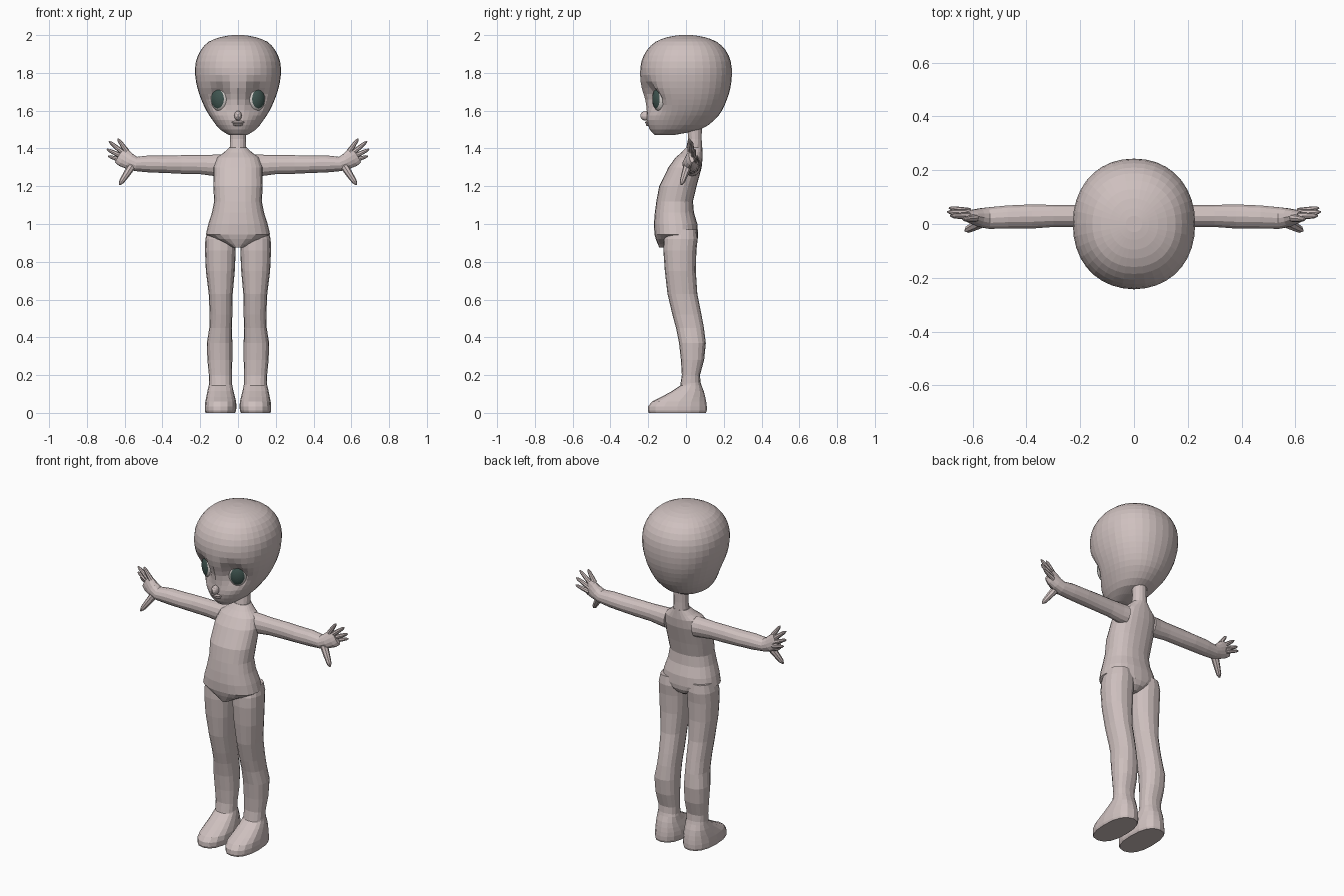
import bpy, bmesh, math
from mathutils import Vector, Matrix

if "Cube" in bpy.data.objects:
    bpy.data.objects.remove(bpy.data.objects["Cube"])


def material(name, rgb):
    m = bpy.data.materials.new(name)
    m.diffuse_color = (*rgb, 1)
    m.use_nodes = True
    m.node_tree.nodes["Principled BSDF"].inputs["Base Color"].default_value = m.diffuse_color
    return m


SKIN = material("skin", (0.62, 0.53, 0.52))
IRIS = material("dark green eye", (0.05, 0.09, 0.08))
WHITE = material("eye white", (0.68, 0.64, 0.62))


def finish(name, bm, mats=(SKIN,), mirror=False):
    bmesh.ops.recalc_face_normals(bm, faces=bm.faces)
    me = bpy.data.meshes.new(name)
    bm.to_mesh(me)
    bm.free()
    ob = bpy.data.objects.new(name, me)
    bpy.context.collection.objects.link(ob)
    for m in mats:
        me.materials.append(m)
    if mirror:
        mod = ob.modifiers.new("mirror", 'MIRROR')
        mod.use_mirror_merge = False
    return ob


def refine(rows, n):
    """Catmull-Rom interpolation of section rows, n steps per span."""
    out = []
    for i in range(len(rows) - 1):
        a, b = rows[max(i - 1, 0)], rows[i]
        c, d = rows[i + 1], rows[min(i + 2, len(rows) - 1)]
        for k in range(n):
            t = k / n
            out.append([0.5 * (2 * q + (r - p) * t + (2 * p - 5 * q + 4 * r - s) * t * t
                               + (3 * q - p - 3 * r + s) * t ** 3)
                        for p, q, r, s in zip(a, b, c, d)])
    return out + [list(rows[-1])]


def oval(n, power):
    for k in range(n):
        a = 2 * math.pi * k / n
        c, s = math.cos(a), math.sin(a)
        yield (math.copysign(abs(c) ** (2 / power), c),
               math.copysign(abs(s) ** (2 / power), s))


def skin_rings(bm, rings):
    vs = [[bm.verts.new(p) for p in r] for r in rings]
    n = len(vs[0])
    for a, b in zip(vs, vs[1:]):
        for k in range(n):
            bm.faces.new((a[k], a[(k + 1) % n], b[(k + 1) % n], b[k]))
    bm.faces.new(vs[0])
    bm.faces.new(vs[-1])


def upright(bm, rows, n, power):
    """rows: z, x from, x to, y front, y back"""
    skin_rings(bm, [[((x0 + x1) / 2 + (x1 - x0) / 2 * c, (y0 + y1) / 2 + (y1 - y0) / 2 * s, z)
                     for c, s in oval(n, power)] for z, x0, x1, y0, y1 in rows])


def tube(bm, pts, n):
    """pts: x, y, z, radius in the front plane, radius along y"""
    P = [Vector(p[:3]) for p in pts]
    Y = Vector((0, 1, 0))
    rings = []
    for i, p in enumerate(pts):
        d = P[min(i + 1, len(P) - 1)] - P[max(i - 1, 0)]
        side = Y.cross(d).normalized()
        up = d.cross(side).normalized()
        rings.append([P[i] + side * (p[3] * c) + up * (p[4] * s) for c, s in oval(n, 2)])
    skin_rings(bm, rings)


# Head with hollowed eye sockets
head = [(1.47, .045, -.165, -.07), (1.50, .095, -.192, .075), (1.55, .135, -.208, .15),
        (1.60, .167, -.208, .19), (1.66, .195, -.217, .217), (1.72, .215, -.235, .235),
        (1.79, .227, -.243, .243), (1.86, .223, -.236, .237), (1.92, .197, -.207, .21),
        (1.965, .155, -.16, .162), (1.99, .09, -.095, .095), (2.0, .03, -.03, .03)]
bm = bmesh.new()
upright(bm, [(z, -w, w, a, b) for z, w, a, b in refine(head, 2)], 36, 2.15)
for v in bm.verts:
    if v.co.y < 0:
        v.co.y += .065 * math.exp(-((abs(v.co.x) - .1) / .05) ** 2 - ((v.co.z - 1.672) / .068) ** 2)
finish("head", bm)

# Nose and lips
for name, loc, size in (("nose", (0, -.213, 1.573), (.02, .029, .026)),
                        ("upper_lip", (0, -.203, 1.538), (.034, .014, .008)),
                        ("lower_lip", (0, -.2, 1.526), (.026, .013, .008))):
    bm = bmesh.new()
    bmesh.ops.create_uvsphere(bm, u_segments=12, v_segments=8, radius=1,
                              matrix=Matrix.LocRotScale(Vector(loc), None, Vector(size)))
    finish(name, bm)

# Eyes: pole faces outwards, the iris is the cap around the pole
bm = bmesh.new()
bmesh.ops.create_uvsphere(bm, u_segments=24, v_segments=18, radius=1)
for f in bm.faces:
    c = f.calc_center_median()
    f.material_index = 1 if c.z > 0 and math.hypot(c.x, c.y) < .78 else 0
place = (Matrix.Translation((.097, -.14, 1.662)) @ Matrix.Rotation(math.radians(30), 4, 'Z')
         @ Matrix.Diagonal((.05, .034, .065, 1)) @ Matrix.Rotation(math.radians(90), 4, 'X'))
bmesh.ops.transform(bm, matrix=place, verts=bm.verts)
finish("eyes", bm, (WHITE, IRIS), mirror=True)

# Neck
bm = bmesh.new()
upright(bm, [(1.33, -.05, .05, -.02, .085), (1.40, -.044, .044, 0, .086),
             (1.45, -.042, .042, .01, .084), (1.54, -.043, .043, .005, .085)], 14, 2)
finish("neck", bm)

# Torso
torso = [(1.405, .046, 0, .086), (1.378, .075, -.025, .087), (1.352, .112, -.055, .088),
         (1.30, .13, -.093, .083), (1.2, .131, -.142, .056), (1.12, .126, -.157, .037),
         (1.06, .138, -.165, .042), (1.0, .157, -.17, .06), (.945, .17, -.167, .064),
         (.92, .13, -.16, .062), (.895, .07, -.15, .05), (.876, .03, -.142, .02)]
bm = bmesh.new()
upright(bm, [(z, -w, w, a, b) for z, w, a, b in torso], 24, 2.3)
finish("torso", bm)

# Legs with feet
leg = [(.97, .03, .16, -.1, .055), (.92, .012, .173, -.118, .062), (.86, .012, .175, -.12, .055),
       (.75, .017, .17, -.112, .052), (.63, .028, .155, -.098, .06), (.52, .03, .15, -.072, .082),
       (.45, .032, .152, -.053, .095), (.37, .03, .165, -.037, .105), (.28, .03, .162, -.027, .096),
       (.2, .033, .154, -.022, .074), (.15, .033, .153, -.03, .078)]
foot = [(.18, .04, .15, -.02, .072), (.145, .03, .155, -.03, .082), (.115, .024, .162, -.075, .094),
        (.085, .016, .168, -.13, .102), (.06, .01, .173, -.18, .107), (.035, .008, .176, -.2, .11),
        (.012, .01, .176, -.202, .11), (0, .015, .172, -.197, .106)]
for name, rows in (("legs", leg), ("feet", foot)):
    bm = bmesh.new()
    upright(bm, rows, 16, 2.4)
    finish(name, bm, mirror=True)

# Arms running into the palms
bm = bmesh.new()
tube(bm, [(.09, .03, 1.31, .058, .05), (.13, .03, 1.311, .056, .045), (.2, .03, 1.314, .05, .042),
          (.3, .03, 1.315, .049, .042), (.38, .028, 1.316, .046, .046), (.47, .026, 1.318, .045, .044),
          (.54, .022, 1.318, .038, .041), (.575, .024, 1.332, .043, .035),
          (.605, .028, 1.35, .049, .025), (.628, .032, 1.364, .045, .016)], 14)
finish("arms", bm, mirror=True)

# Fingers and thumbs
bm = bmesh.new()
for base, tip, r in (((.59, .022, 1.385), (.636, .018, 1.452), .012),
                     ((.60, .03, 1.37), (.683, .03, 1.438), .012),
                     ((.61, .038, 1.355), (.694, .045, 1.396), .012),
                     ((.61, .046, 1.335), (.688, .06, 1.36), .011),
                     ((.56, .01, 1.31), (.627, -.025, 1.208), .018)):
    a, b = Vector(base), Vector(tip)
    tube(bm, [(*a.lerp(b, t), r * k, r * k) for t, k in
              ((0, 1.25), (.5, 1), (.85, .75), (1, .25))], 8)
finish("fingers", bm, mirror=True)
